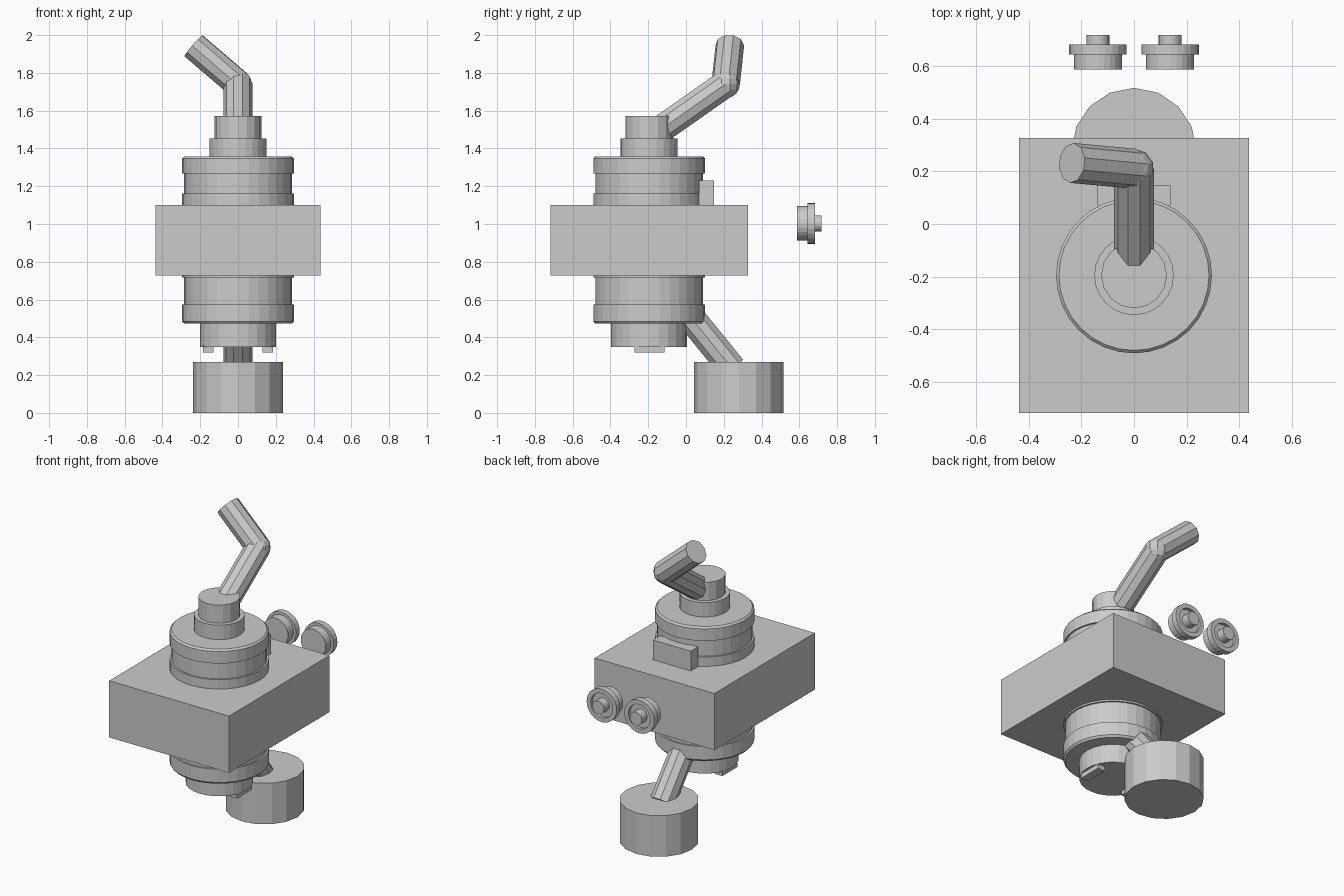
import bpy, bmesh, math
from mathutils import Vector, Matrix

cube = bpy.data.objects.get("Cube")
if cube:
    bpy.data.objects.remove(cube, do_unlink=True)

grey = bpy.data.materials.new("plain_grey")
grey.use_nodes = True
grey.diffuse_color = (0.6, 0.6, 0.6, 1)
grey.node_tree.nodes["Principled BSDF"].inputs["Base Color"].default_value = (0.6, 0.6, 0.6, 1)


def finish(name, bm):
    bmesh.ops.recalc_face_normals(bm, faces=bm.faces)
    mesh = bpy.data.meshes.new(name)
    bm.to_mesh(mesh)
    bm.free()
    mesh.materials.append(grey)
    obj = bpy.data.objects.new(name, mesh)
    bpy.context.collection.objects.link(obj)
    return obj


def box(name, low, high):
    low, high = Vector(low), Vector(high)
    bm = bmesh.new()
    size = Matrix.Diagonal(high - low).to_4x4()
    bmesh.ops.create_cube(bm, size=1, matrix=Matrix.Translation((low + high) / 2) @ size)
    return finish(name, bm)


def lathe(name, profile, sides, place):
    """Spin (radius, height) points around z; the first and last rings are capped."""
    bm = bmesh.new()
    rings = []
    for r, h in profile:
        angles = [math.tau * i / sides for i in range(sides)]
        rings.append([bm.verts.new((r * math.cos(a), r * math.sin(a), h)) for a in angles])
    for a, b in zip(rings, rings[1:]):
        for i in range(sides):
            j = (i + 1) % sides
            bm.faces.new((a[i], a[j], b[j], b[i]))
    bm.faces.new(rings[0])
    bm.faces.new(rings[-1])
    bm.transform(place)
    return finish(name, bm)


def rod(name, start, end, radius):
    start, end = Vector(start), Vector(end)
    along = end - start
    turn = along.to_track_quat('Z', 'Y').to_matrix().to_4x4()
    return lathe(name, [(radius, 0), (radius, along.length)], 10, Matrix.Translation(start) @ turn)


axis = Matrix.Translation((0, -0.195, 0))

# Central block and the ringed barrel passing through it
box("main_block", (-0.436, -0.717, 0.727), (0.436, 0.327, 1.1))
lathe("barrel", [(0.285, 0.472), (0.296, 0.485), (0.296, 0.573), (0.285, 0.573),
                 (0.285, 0.716), (0.296, 0.716), (0.296, 1.162), (0.285, 1.162),
                 (0.285, 1.268), (0.296, 1.268), (0.296, 1.347), (0.285, 1.358)], 32, axis)

# Stepped neck above, plug with two small feet below
lathe("lower_neck", [(0.151, 1.35), (0.151, 1.453)], 24, axis)
lathe("upper_neck", [(0.125, 1.45), (0.125, 1.573)], 16, axis)
lathe("bottom_plug", [(0.201, 0.35), (0.201, 0.48)], 24, axis)
for side, x in (("right", -0.157), ("left", 0.157)):
    box(side + "_foot", (x - 0.027, -0.273, 0.32), (x + 0.027, -0.115, 0.36))

# Bent upper pipe
bend, pipe_r = (0, 0.21, 1.742), 0.076
rod("upper_pipe_rise", (0, -0.135, 1.5), bend, pipe_r)
rod("upper_pipe_end", bend, (-0.236, 0.232, 1.944), pipe_r)
bm = bmesh.new()
bmesh.ops.create_uvsphere(bm, u_segments=10, v_segments=8, radius=pipe_r,
                          matrix=Matrix.Translation(bend))
finish("upper_pipe_joint", bm)

# Lower pipe leading into the round base
rod("lower_pipe", (0, -0.04, 0.585), (0, 0.245, 0.235), 0.078)
lathe("round_base", [(0.237, 0), (0.237, 0.27)], 16, Matrix.Translation((0, 0.28, 0)))

# Plate behind the barrel
box("rear_plate", (-0.138, 0.07, 1.1), (0.138, 0.147, 1.23))

# Pair of dished knobs floating behind, facing +y
for side, x in (("right", -0.137), ("left", 0.137)):
    place = Matrix.Translation((x, 0.587, 1.003)) @ Matrix.Rotation(-math.pi / 2, 4, 'X')
    lathe(side + "_knob", [(0.091, 0), (0.091, 0.057), (0.109, 0.057), (0.109, 0.095),
                           (0.08, 0.095), (0.08, 0.075), (0.043, 0.075), (0.043, 0.13)], 24, place)
